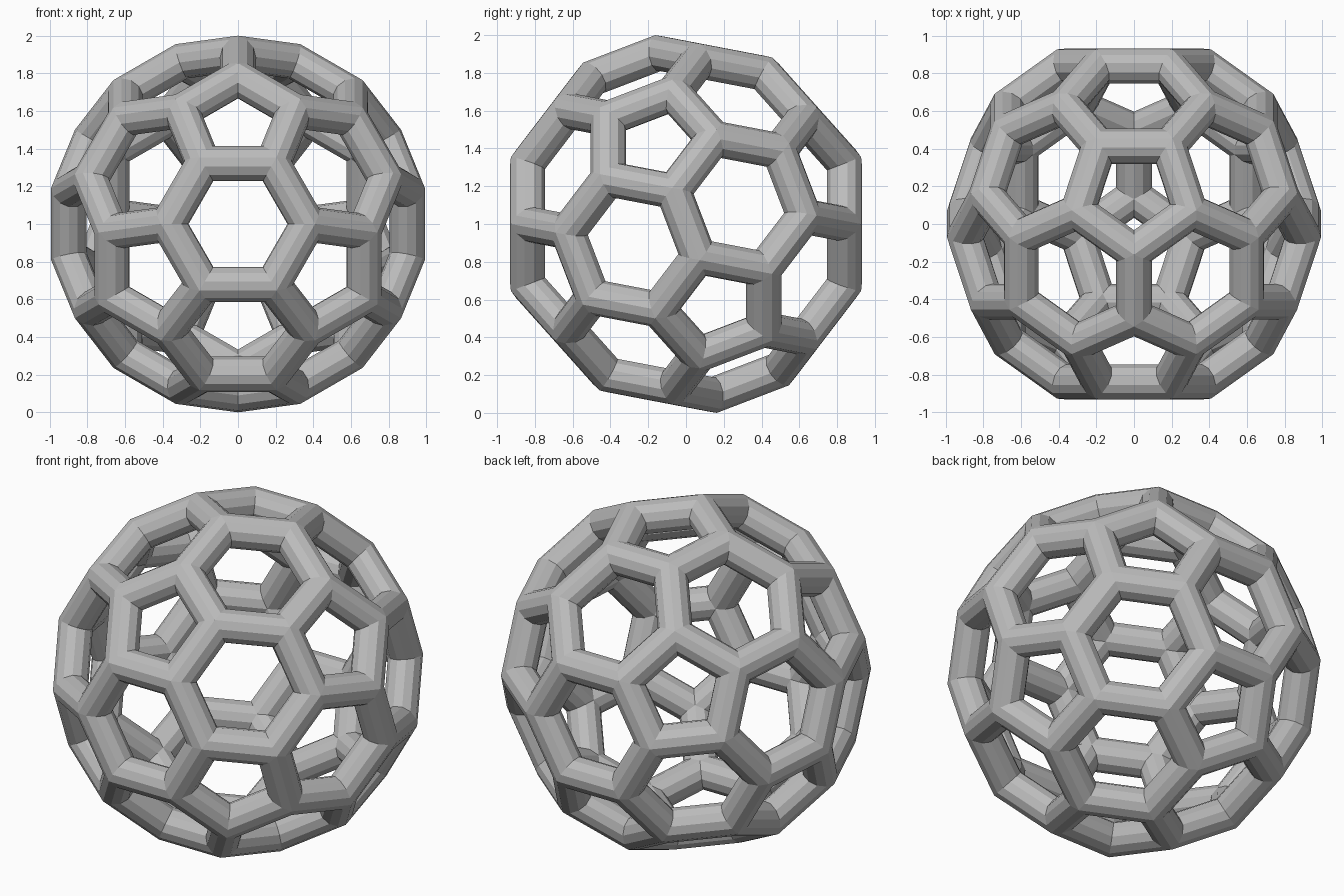
import bpy, bmesh, math
from itertools import combinations, permutations, product
from mathutils import Matrix, Vector

cube = bpy.data.objects.get("Cube")
if cube:
    bpy.data.objects.remove(cube, do_unlink=True)

EDGE = 0.37      # length of each strut axis
RADIUS = 0.0943  # strut radius
SIDES = 12
PHI = (1 + math.sqrt(5)) / 2

# Icosahedron corners, tipped so that one face looks to the front
tilt = Matrix.Rotation(math.atan(PHI / (2 * PHI + 1)), 3, 'X')
corners = []
for a, b in product((-1, 1), repeat=2):
    for p in ((0, a, b * PHI), (a, b * PHI, 0), (b * PHI, 0, a)):
        corners.append(tilt @ Vector(p))

# Cut every corner at a third of each edge: the sixty cage nodes
nodes = [(p * 2 + q) / 3 * EDGE * 1.5
         for p, q in permutations(corners, 2) if (p - q).length < 2.1]
struts = [(i, j) for i, j in combinations(range(len(nodes)), 2)
          if (nodes[i] - nodes[j]).length < EDGE * 1.1]
links = {i: [] for i in range(len(nodes))}
for i, j in struts:
    links[i].append(j)
    links[j].append(i)


def mitred_ring(bm, i, j, out, side):
    """Ring of verts round node i of strut i-j, cut to meet the two other struts."""
    d = (nodes[j] - nodes[i]).normalized()
    others = [(nodes[k] - nodes[i]).normalized() for k in links[i] if k != j]
    ring = []
    for n in range(SIDES):
        t = math.tau * n / SIDES
        o = (out * math.cos(t) + side * math.sin(t)) * RADIUS
        shift = max(o.dot(e) / (1 - d.dot(e)) for e in others)
        ring.append(bm.verts.new(nodes[i] + o + d * shift + Vector((0, 0, 1))))
    return ring


# Struts, welded into one closed cage
bm = bmesh.new()
for i, j in struts:
    out = (nodes[i] + nodes[j]).normalized()
    side = out.cross((nodes[j] - nodes[i]).normalized())
    start = mitred_ring(bm, i, j, out, side)
    end = mitred_ring(bm, j, i, out, side)
    for n in range(SIDES):
        m = (n + 1) % SIDES
        bm.faces.new((start[n], start[m], end[m], end[n]))
bmesh.ops.remove_doubles(bm, verts=bm.verts, dist=0.0005)
bmesh.ops.recalc_face_normals(bm, faces=bm.faces)

mesh = bpy.data.meshes.new("strut_cage")
bm.to_mesh(mesh)
bm.free()
cage = bpy.data.objects.new("strut_cage", mesh)
bpy.context.collection.objects.link(cage)

# Plain grey
grey = bpy.data.materials.new("grey")
grey.use_nodes = True
colour = (0.5, 0.5, 0.5, 1)
grey.diffuse_color = colour
grey.node_tree.nodes["Principled BSDF"].inputs["Base Color"].default_value = colour
mesh.materials.append(grey)
